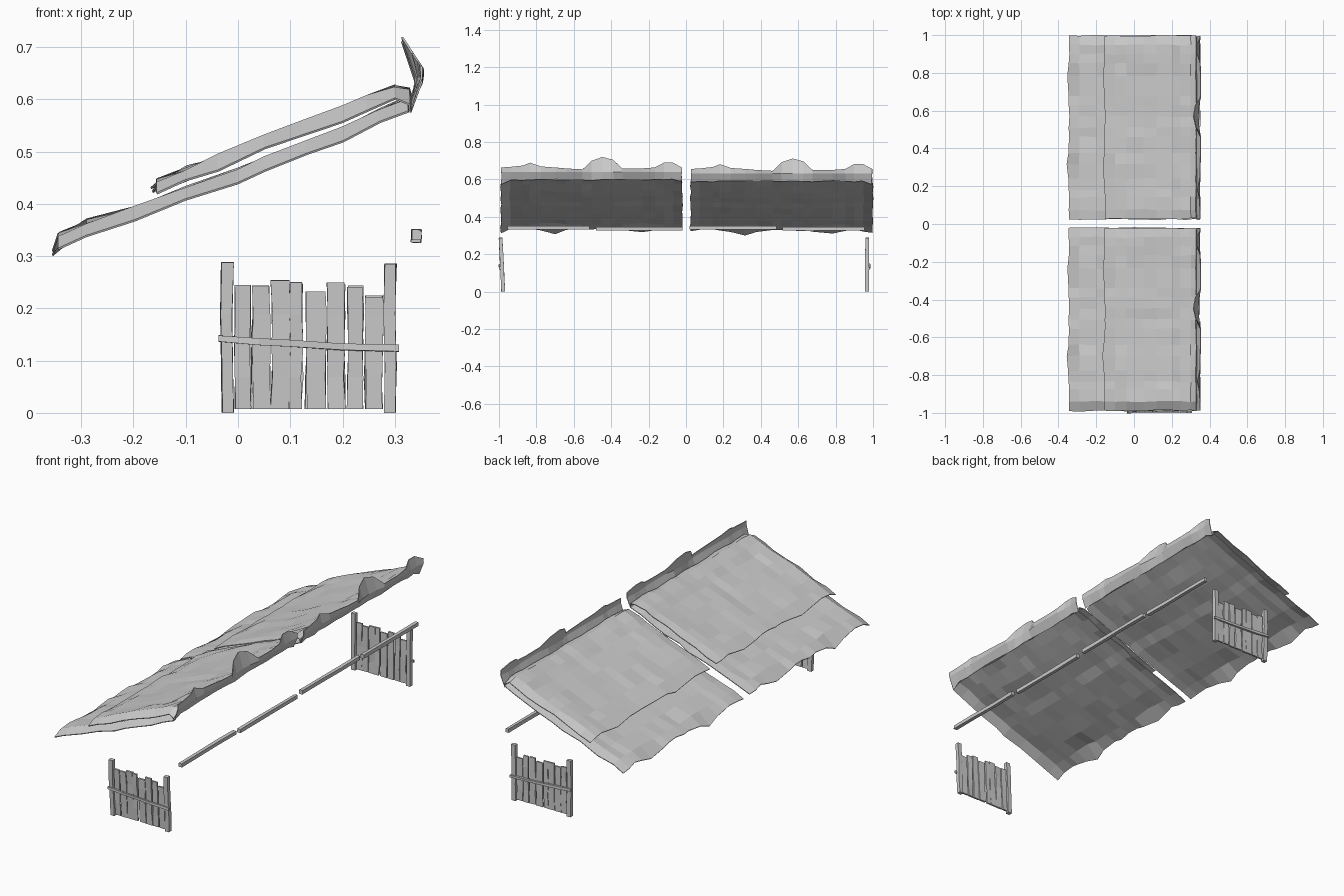
import bpy, random
from mathutils import Vector

if "Cube" in bpy.data.objects:
    bpy.data.objects.remove(bpy.data.objects["Cube"])

random.seed(4)
J = lambda a: random.uniform(-a, a)


def make_object(name, verts, faces, thickness=0):
    me = bpy.data.meshes.new(name)
    me.from_pydata([tuple(v) for v in verts], [], faces)
    me.update()
    ob = bpy.data.objects.new(name, me)
    bpy.context.collection.objects.link(ob)
    if thickness:
        m = ob.modifiers.new("thickness", 'SOLIDIFY')
        m.thickness = thickness
        m.offset = -1
    return ob


# Four-sided hewn bar along a path, with slightly uneven rings
def bar(name, path, w, d, side, rough=0.001):
    side = Vector(side).normalized()
    pts = [Vector(p) for p in path]
    other = (pts[-1] - pts[0]).cross(side).normalized()
    verts, faces = [], []
    for p in pts:
        for a, b in ((-1, -1), (1, -1), (1, 1), (-1, 1)):
            verts.append(p + side * (a * w / 2 + J(rough)) + other * (b * d / 2 + J(rough)))
    n = len(pts)
    for i in range(n - 1):
        for k in range(4):
            a, b = i * 4 + k, i * 4 + (k + 1) % 4
            faces.append((b, a, a + 4, b + 4))
    faces += [(0, 1, 2, 3), tuple(4 * n - 1 - k for k in range(4))]
    return make_object(name, verts, faces)


# Cloth: profile in x,z swept along y, with sagging, folds and end drops
V = [0, .05, .12, .16, .22, .3, .36, .45, .5, .56, .62, .67, .78, .85, .9, .95, 1]
FOLD = [0, .1, 0, .2, .5, 1, .4, 0, .2, 0, .1, .3, .8, .3, 0, .3, .1]
PEAK = [.665, .668, .675, .69, .67, .665, .66, .655, .70, .72, .705, .66, .66, .665, .69, .69, .665]


def cloth(name, profile, y0, y1, dz, drop0, drop1, fold_depth, flap):
    verts, faces = [], []
    n = len(profile) + (2 if flap else 0)
    for j, v in enumerate(V):
        y = y0 + (y1 - y0) * v
        drop = drop0 if j == 0 else drop1 if j == len(V) - 1 else 0
        sag = 0.012 * 4 * v * (1 - v)
        for i, (x, z) in enumerate(profile):
            t = i / (len(profile) - 1)
            zz = z + dz - drop - sag * 4 * t * (1 - t) + J(.004)
            xx = x + J(.002)
            if i == 0:
                zz -= FOLD[j] * fold_depth
                xx -= FOLD[j] * .012 - .004
            elif i == 1:
                zz += FOLD[j] * .006
            verts.append((xx, y + (J(.004) if i else 0), zz))
        # upturned ridge flap, folded back where it peaks
        if flap:
            h = PEAK[j] + dz
            back = max(0, PEAK[j] - .66) / .06
            verts.append((.35 - .012 * back, y, .642 + dz))
            verts.append((.352 - .04 * back, y, h))
    for j in range(len(V) - 1):
        for i in range(n - 1):
            a = j * n + i
            faces.append((a, a + 1, a + n + 1, a + n))
    return make_object(name, verts, faces, .004)


lower = [(-.347, .345), (-.29, .368), (-.2, .398), (-.1, .435), (0, .47),
         (.05, .495), (.13, .522), (.2, .55), (.27, .583), (.325, .605)]
upper = [(-.158, .447), (-.1, .47), (-.04, .495), (.05, .532), (.12, .56),
         (.2, .588), (.245, .61), (.3, .63), (.328, .622), (.332, .603)]

for tag, y0, y1, dz, d0, d1 in (("front", -.99, -.02, 0, .026, .008),
                                ("back", .025, .998, -.008, .008, .014)):
    cloth("awning_lower_" + tag, lower, y0, y1, dz, d0, d1, .03, False)
    cloth("awning_upper_" + tag, upper, y0 + .002, y1 - .002, dz, d0, d1, .012, True)

# Row of four wooden poles under the ridge
for k, (a, b) in enumerate(((-.955, -.515), (-.48, -.02), (.02, .485), (.515, .955))):
    z = .343 if k % 2 == 0 else .337
    bar(f"pole_{k + 1}", [(.341 + J(.002), a + (b - a) * t, z) for t in (0, .33, .67, 1)],
        .018, .019, (1, 0, 0))

# Side fences: two posts, uneven planks and a crooked rail
PLANKS = [(.010, .029, .247), (.044, .033, .241), (.081, .034, .252), (.111, .024, .25),
          (.149, .037, .236), (.188, .033, .25), (.224, .029, .246), (.260, .033, .226)]


def fence(tag, y, lean, out):
    yy = lambda z: y + lean * z
    for side, x, top in (("left", -.021, .29), ("right", .291, .287)):
        bar(f"fence_{tag}_post_{side}",
            [(x + J(.002), yy(z), z) for z in (.002, .09, .19, top)], .022, .02, (1, 0, 0))
    for k, (x, w, h) in enumerate(PLANKS):
        bar(f"fence_{tag}_plank_{k + 1}",
            [(x + J(.002), yy(z) + J(.001), z) for z in (.009, .07, .13, .19, h + J(.004))],
            w, .009, (1, 0, 0), .0015)
    bar(f"fence_{tag}_rail",
        [(x, yy(z) + out * .012, z) for x, z in
         ((-.037, .144), (.04, .138), (.1, .134), (.2, .128), (.308, .125))],
        .013, .01, (0, 0, 1))


fence("front", -.977, -.05, -1)
fence("back", .967, .01, 1)

# Rest the fences exactly on the ground
bpy.context.view_layer.update()
low = min(v.co.z for o in bpy.data.objects for v in o.data.vertices)
for o in bpy.data.objects:
    o.location.z -= low
